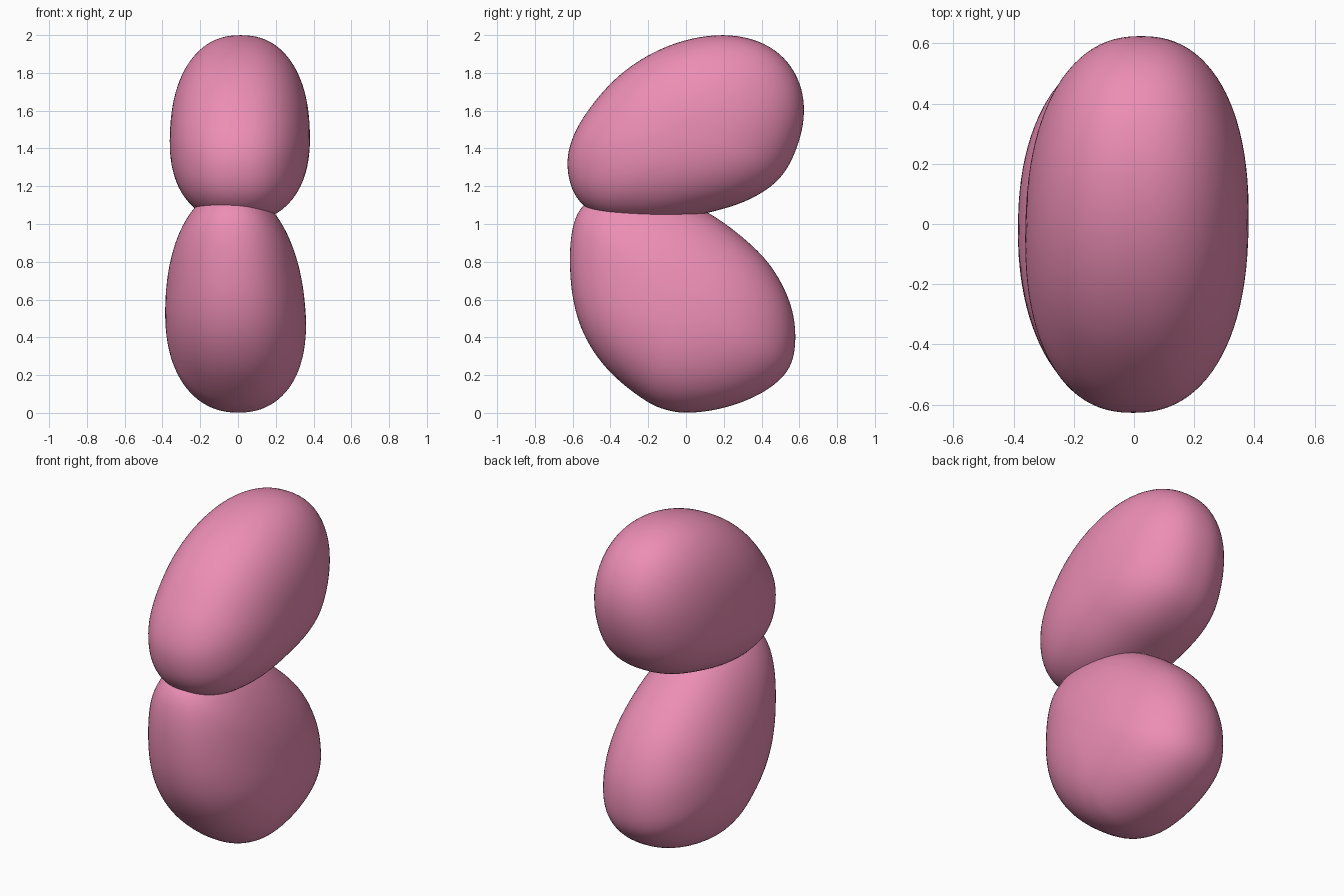
import bpy, bmesh, math
from mathutils import Vector

if "Cube" in bpy.data.objects:
    bpy.data.objects.remove(bpy.data.objects["Cube"])

pink = bpy.data.materials.new("pink_stone")
pink.diffuse_color = (0.84, 0.27, 0.46, 1)
pink.use_nodes = True
pink.node_tree.nodes["Principled BSDF"].inputs["Base Color"].default_value = pink.diffuse_color


def smooth_loop(pts, steps=6):
    """Closed Catmull-Rom curve through 2D points, then lightly relaxed."""
    p = [Vector(q) for q in pts]
    n, out = len(p), []
    for i in range(n):
        a, b, c, d = (p[(i + k) % n] for k in (-1, 0, 1, 2))
        for j in range(steps):
            t = j / steps
            out.append(0.5 * (2 * b + (c - a) * t + (2 * a - 5 * b + 4 * c - d) * t * t
                              + (3 * b - a - 3 * c + d) * t ** 3))
    for _ in range(6):
        out = [(out[i - 1] + 2 * out[i] + out[(i + 1) % len(out)]) / 4 for i in range(len(out))]
    return out


def pebble(name, outline, centre, half_width, shift, shear, taper, power, rings=48):
    """Rounded stone: a side (y, z) outline swelling to half_width in x."""
    loop = smooth_loop(outline)
    c = Vector(centre)
    bm = bmesh.new()

    def vert(x, yz):
        d = yz - c
        x *= 1 - taper * d.y
        return bm.verts.new((x + shift + shear[0] * d.x + shear[1] * d.y, yz.x, yz.y))

    rows = []
    for i in range(1, rings):
        a = math.pi * i / rings
        x = -math.copysign(abs(math.cos(a)) ** (2 / power), math.cos(a)) * half_width
        s = math.sin(a) ** (2 / power)
        rows.append([vert(x, c + (q - c) * s) for q in loop])
    n = len(loop)
    for r0, r1 in zip(rows, rows[1:]):
        for k in range(n):
            bm.faces.new((r0[k], r0[(k + 1) % n], r1[(k + 1) % n], r1[k]))
    for x, row in ((-half_width, rows[0]), (half_width, rows[-1])):
        pole = vert(x, c)
        for k in range(n):
            bm.faces.new((pole, row[k], row[(k + 1) % n]))
    bmesh.ops.recalc_face_normals(bm, faces=bm.faces)
    for f in bm.faces:
        f.smooth = True
    me = bpy.data.meshes.new(name)
    bm.to_mesh(me)
    bm.free()
    me.materials.append(pink)
    ob = bpy.data.objects.new(name, me)
    bpy.context.collection.objects.link(ob)
    return ob


# Lower stone: broad, leaning to the front, its top buried in the upper one
pebble("lower_stone",
       [(0, 0), (0.15, 0.015), (0.32, 0.065), (0.47, 0.15), (0.56, 0.26), (0.58, 0.42),
        (0.55, 0.59), (0.45, 0.78), (0.3, 0.93), (0.12, 1.06), (-0.06, 1.14), (-0.25, 1.18),
        (-0.43, 1.17), (-0.555, 1.09), (-0.605, 0.96), (-0.615, 0.78), (-0.595, 0.58),
        (-0.53, 0.39), (-0.4, 0.21), (-0.21, 0.06), (-0.1, 0.015)],
       (-0.03, 0.57), 0.37, -0.015, (0.0, -0.03), 0.16, 2.2)

# Upper stone: long egg tilted up toward the back
pebble("upper_stone",
       [(0.2, 2.002), (0, 1.975), (-0.2, 1.895), (-0.38, 1.765), (-0.52, 1.6), (-0.6, 1.46),
        (-0.63, 1.32), (-0.595, 1.16), (-0.48, 1.05), (-0.3, 1.01), (-0.1, 1.015),
        (0.12, 1.06), (0.33, 1.125), (0.5, 1.24), (0.59, 1.41), (0.626, 1.58),
        (0.605, 1.74), (0.52, 1.88), (0.38, 1.97)],
       (0.0, 1.48), 0.37, 0.01, (0.02, 0.0), 0.08, 2.3)
